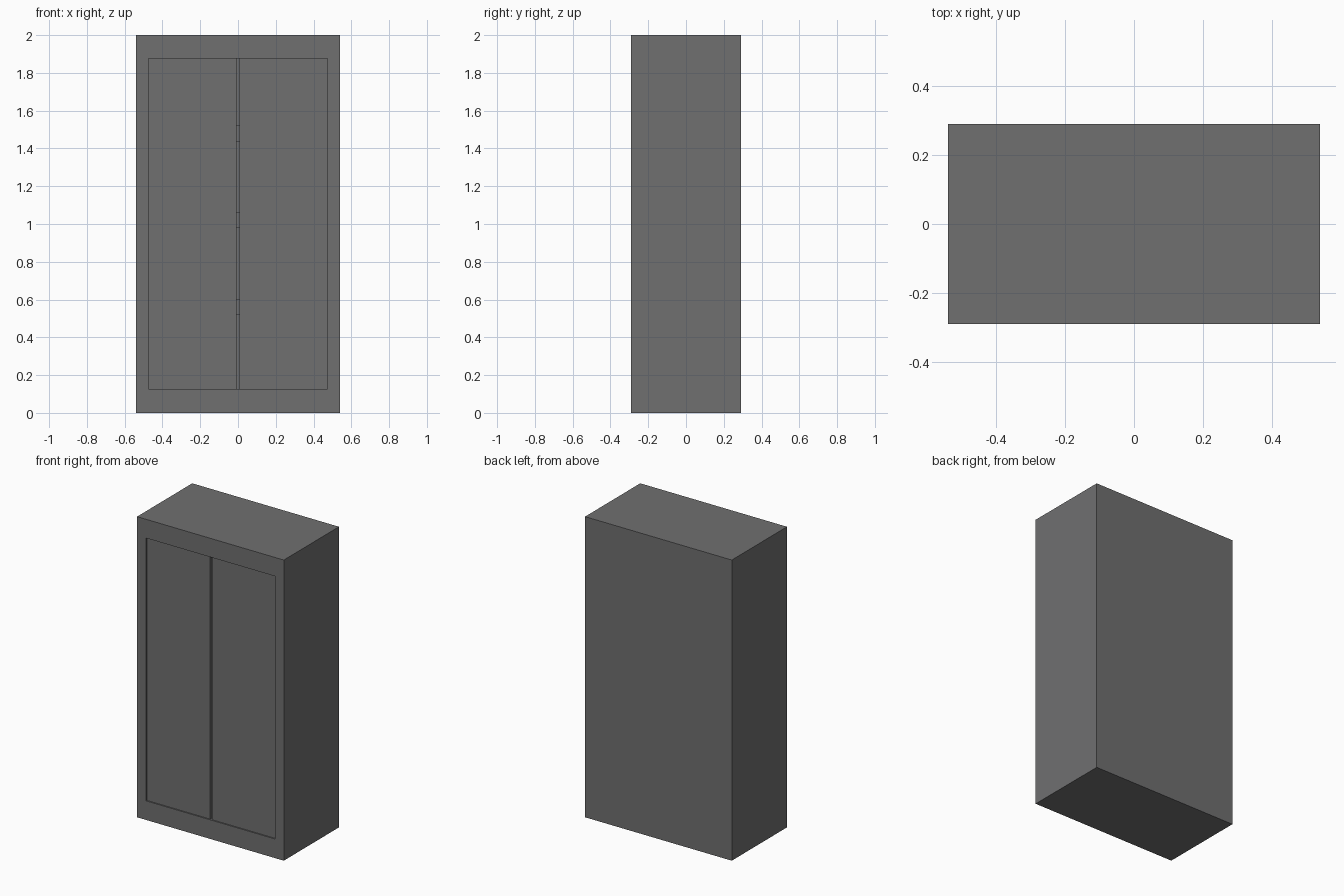
import bpy, bmesh

if "Cube" in bpy.data.objects:
    bpy.data.objects.remove(bpy.data.objects["Cube"])

W, D, H = 0.54, 0.29, 2.0          # half width, half depth, height
OX, Z0, Z1 = 0.474, 0.127, 1.875   # door opening
T = 0.03                           # panel thickness

grey = bpy.data.materials.new("dark grey")
grey.diffuse_color = (0.16, 0.16, 0.163, 1)
grey.use_nodes = True
grey.node_tree.nodes["Principled BSDF"].inputs["Base Color"].default_value = grey.diffuse_color


def finish(bm, name):
    bmesh.ops.recalc_face_normals(bm, faces=bm.faces)
    me = bpy.data.meshes.new(name)
    bm.to_mesh(me)
    bm.free()
    me.materials.append(grey)
    ob = bpy.data.objects.new(name, me)
    bpy.context.collection.objects.link(ob)


def box(name, x0, x1, y0, y1, z0, z1):
    bm = bmesh.new()
    bmesh.ops.create_cube(bm, size=1)
    for v in bm.verts:
        v.co = ((x0, x1)[v.co.x > 0], (y0, y1)[v.co.y > 0], (z0, z1)[v.co.z > 0])
    finish(bm, name)


# Carcass: one solid block with the front inset and pushed back to a hollow
bm = bmesh.new()
bmesh.ops.create_cube(bm, size=1)
for v in bm.verts:
    v.co = (v.co.x * 2 * W, v.co.y * 2 * D, (v.co.z + 0.5) * H)
bm.normal_update()
front = min(bm.faces, key=lambda f: f.calc_center_median().y)
bmesh.ops.inset_region(bm, faces=[front], thickness=0.05)
for v in front.verts:
    v.co.x = OX if v.co.x > 0 else -OX
    v.co.z = Z1 if v.co.z > H / 2 else Z0
inner = bmesh.ops.extrude_discrete_faces(bm, faces=[front])["faces"][0]
for v in inner.verts:
    v.co.y = D - T
finish(bm, "carcass")

# Pair of doors, slightly recessed, with a narrow gap between them
GAP, RECESS = 0.007, 0.008
for side, s in (("left", -1), ("right", 1)):
    xs = sorted((s * GAP, s * OX))
    box(side + "_door", *xs, -D + RECESS, -D + RECESS + T, Z0, Z1)

# Three thick shelves seen through the gap
for i, z in enumerate((0.56, 1.02, 1.48)):
    box(f"shelf_{i + 1}", -OX, OX, -D + RECESS + T, D - T, z - 0.042, z + 0.042)
